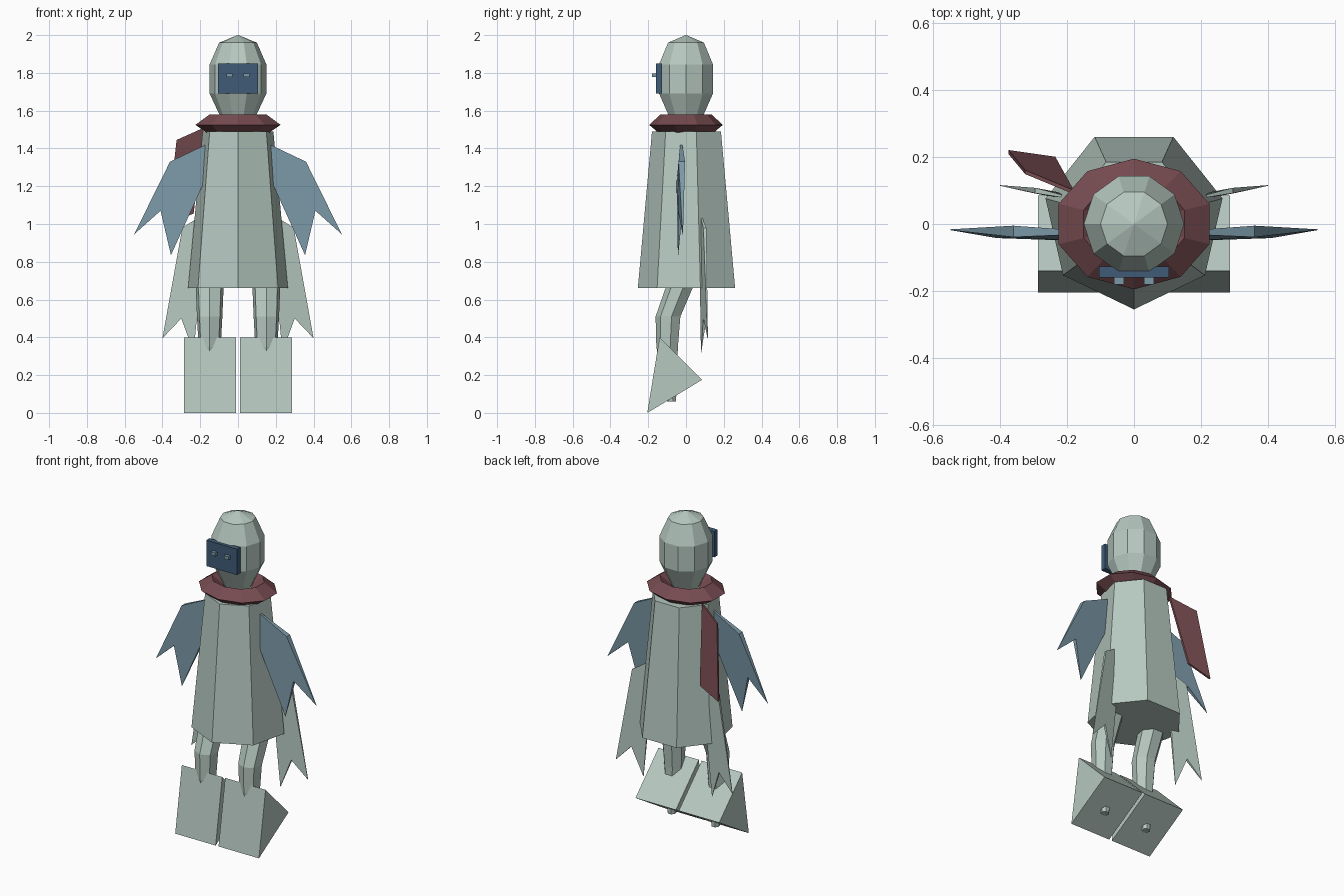
import bpy, bmesh, math

if "Cube" in bpy.data.objects:
    bpy.data.objects.remove(bpy.data.objects["Cube"])


def mat(name, r, g, b):
    m = bpy.data.materials.new(name)
    m.diffuse_color = (r, g, b, 1)
    m.use_nodes = True
    m.node_tree.nodes["Principled BSDF"].inputs["Base Color"].default_value = m.diffuse_color
    return m


PALE = mat("pale_green", 0.47, 0.58, 0.53)
RED = mat("maroon", 0.18, 0.07, 0.08)
NAVY = mat("navy_blue", 0.05, 0.105, 0.18)
BLUE = mat("dusty_blue", 0.20, 0.32, 0.39)


def make(name, verts, faces, material):
    bm = bmesh.new()
    vs = [bm.verts.new(v) for v in verts]
    for f in faces:
        bm.faces.new([vs[i] for i in f])
    bmesh.ops.recalc_face_normals(bm, faces=bm.faces)
    me = bpy.data.meshes.new(name)
    bm.to_mesh(me)
    bm.free()
    me.materials.append(material)
    ob = bpy.data.objects.new(name, me)
    bpy.context.collection.objects.link(ob)
    return ob


def loft(name, rings, n, start, material, closed=False):
    """Stack of n-sided rings (cx, cy, z, rx, ry), capped or joined in a loop."""
    verts = []
    for cx, cy, z, rx, ry in rings:
        for i in range(n):
            a = math.radians(start) + 2 * math.pi * i / n
            verts.append((cx + rx * math.cos(a), cy + ry * math.sin(a), z))
    m = len(rings)
    faces = []
    for k in range(m if closed else m - 1):
        a, b = k * n, ((k + 1) % m) * n
        faces += [(a + i, a + (i + 1) % n, b + (i + 1) % n, b + i) for i in range(n)]
    if not closed:
        faces += [tuple(range(n)), tuple(range((m - 1) * n, m * n))]
    return make(name, verts, faces, material)


def blade(name, pts, side, material):
    """Tapering plate from an outline of (x, z, y, half thickness)."""
    n = len(pts)
    verts = [(side * x, y - h, z) for x, z, y, h in pts]
    verts += [(side * x, y + h, z) for x, z, y, h in pts]
    faces = [tuple(range(n)), tuple(range(n, 2 * n))]
    faces += [(i, (i + 1) % n, n + (i + 1) % n, n + i) for i in range(n)]
    return make(name, verts, faces, material)


def box(name, x, y, z, material):
    verts = [(a, b, c) for a in x for b in y for c in z]
    faces = [(0, 1, 3, 2), (4, 5, 7, 6), (0, 1, 5, 4),
             (2, 3, 7, 6), (0, 2, 6, 4), (1, 3, 7, 5)]
    return make(name, verts, faces, material)


# robe: seven-sided tapering body
loft("robe", [(0, 0.016, 0.66, 0.271, 0.271), (0, 0.012, 1.49, 0.192, 0.192)],
     7, -90, PALE)

# head: ten-sided capsule ending in a shallow peak
loft("head", [(0, 0, z, r, r) for z, r in
              [(1.54, 0.08), (1.69, 0.15), (1.845, 0.15), (1.96, 0.10), (2.0, 0.002)]],
     10, 0, PALE)

# visor and eyes
box("visor", (-0.105, 0.105), (-0.16, -0.127), (1.69, 1.85), NAVY)
for s in (-1, 1):
    box("eye", (s * 0.045 - 0.015, s * 0.045 + 0.015), (-0.18, -0.155), (1.778, 1.798), BLUE)

# scarf ring with diamond section, and its hanging tail
loft("scarf_ring", [(0, 0, 1.525, 0.237, 0.195), (0, 0, 1.58, 0.158, 0.135),
                    (0, 0, 1.525, 0.08, 0.07), (0, 0, 1.478, 0.165, 0.14)],
     10, 90, RED, closed=True)
blade("scarf_tail", [(0.18, 1.51, 0.095, 0.006), (0.325, 1.445, 0.155, 0.006),
                     (0.375, 1.00, 0.215, 0.006), (0.235, 1.055, 0.195, 0.006)], -1, RED)

for s in (-1, 1):
    # forked arms
    blade("arm", [(0.17, 1.42, -0.025, 0.006), (0.36, 1.33, -0.022, 0.017),
                  (0.55, 0.945, -0.017, 0.001), (0.41, 1.07, -0.03, 0.012),
                  (0.355, 0.835, -0.042, 0.001), (0.18, 1.22, -0.035, 0.015)], s, BLUE)
    # forked coat tails
    blade("coat_tail", [(0.20, 1.04, 0.08, 0.003), (0.295, 0.98, 0.10, 0.008),
                        (0.40, 0.395, 0.115, 0.001), (0.30, 0.50, 0.10, 0.008),
                        (0.235, 0.32, 0.08, 0.001), (0.19, 0.80, 0.08, 0.008)], s, PALE)
    # bent legs ending below the feet
    loft("leg", [(s * 0.15, y, z, r, r) for y, z, r in
                 [(-0.01, 0.72, 0.078), (-0.092, 0.51, 0.069),
                  (-0.097, 0.35, 0.06), (-0.075, 0.06, 0.025)]], 7, -90, PALE)
    # wedge-shaped feet
    side_profile = [(-0.205, 0.0), (-0.14, 0.40), (0.085, 0.175)]
    verts = [(s * x, y, z) for x in (0.01, 0.287) for y, z in side_profile]
    make("foot", verts, [(0, 1, 2), (3, 4, 5), (0, 1, 4, 3), (1, 2, 5, 4), (2, 0, 3, 5)], PALE)
